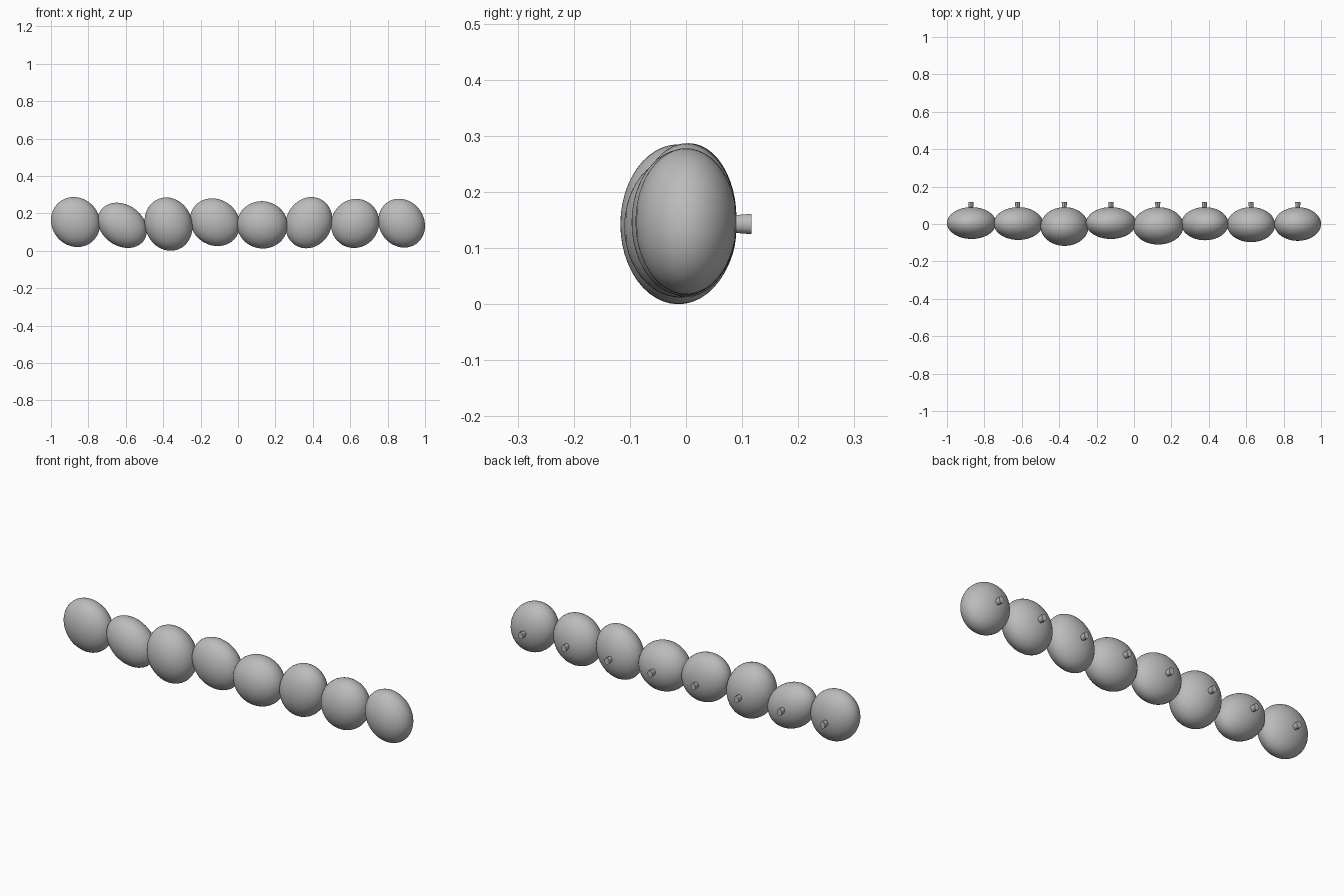
import bpy, bmesh, math
from mathutils import Matrix

if "Cube" in bpy.data.objects:
    bpy.data.objects.remove(bpy.data.objects["Cube"])

grey = bpy.data.materials.new("plain_grey")
grey.diffuse_color = (0.5, 0.5, 0.5, 1)
grey.use_nodes = True
grey.node_tree.nodes["Principled BSDF"].inputs["Base Color"].default_value = grey.diffuse_color


def finish(name, bm):
    mesh = bpy.data.meshes.new(name)
    bm.to_mesh(mesh)
    bm.free()
    mesh.materials.append(grey)
    ob = bpy.data.objects.new(name, mesh)
    bpy.context.collection.objects.link(ob)
    bpy.ops.object.select_all(action='DESELECT')
    bpy.context.view_layer.objects.active = ob
    ob.select_set(True)
    bpy.ops.object.shade_smooth_by_angle(angle=math.radians(35))


def pebble(i, x0, x1, z0, z1, front, lean):
    """Flattened oval bead filling the given extents, its top shifted by lean."""
    back = 0.09
    w, h, d = (x1 - x0) / 2, (z1 - z0) / 2, (back - front) / 2
    shape = Matrix(((math.sqrt(w * w - lean * lean), 0, lean, (x0 + x1) / 2),
                    (0, d, 0, (back + front) / 2),
                    (0, 0, h, (z0 + z1) / 2),
                    (0, 0, 0, 1)))
    bm = bmesh.new()
    # poles face front and back
    bmesh.ops.create_uvsphere(bm, u_segments=48, v_segments=24, radius=1,
                              matrix=shape @ Matrix.Rotation(math.pi / 2, 4, 'X'))
    finish(f"pebble_{i}", bm)


def peg(i, x):
    """Short stub on the back, slightly flared at the end."""
    bm = bmesh.new()
    bmesh.ops.create_cone(
        bm, cap_ends=True, segments=12, radius1=0.014, radius2=0.011, depth=0.047,
        matrix=Matrix.Translation((x, 0.0935, 0.143)) @ Matrix.Diagonal((1, 1, 1.3, 1))
        @ Matrix.Rotation(math.pi / 2, 4, 'X'))
    finish(f"back_peg_{i}", bm)


# left, right, bottom, top, front, lean
beads = [
    (-1.00, -0.737, 0.020, 0.287, -0.080, -0.010),
    (-0.75, -0.487, 0.015, 0.257, -0.085, -0.030),
    (-0.50, -0.243, 0.000, 0.285, -0.117, -0.012),
    (-0.257, 0.010, 0.025, 0.280, -0.080, -0.015),
    (-0.005, 0.265, 0.012, 0.265, -0.110, -0.003),
    (0.253, 0.505, 0.013, 0.287, -0.087, 0.014),
    (0.497, 0.755, 0.015, 0.277, -0.097, 0.006),
    (0.750, 1.00, 0.017, 0.278, -0.090, -0.014),
]
for i, b in enumerate(beads, 1):
    pebble(i, *b)
    peg(i, -0.872 + 0.2497 * (i - 1))
